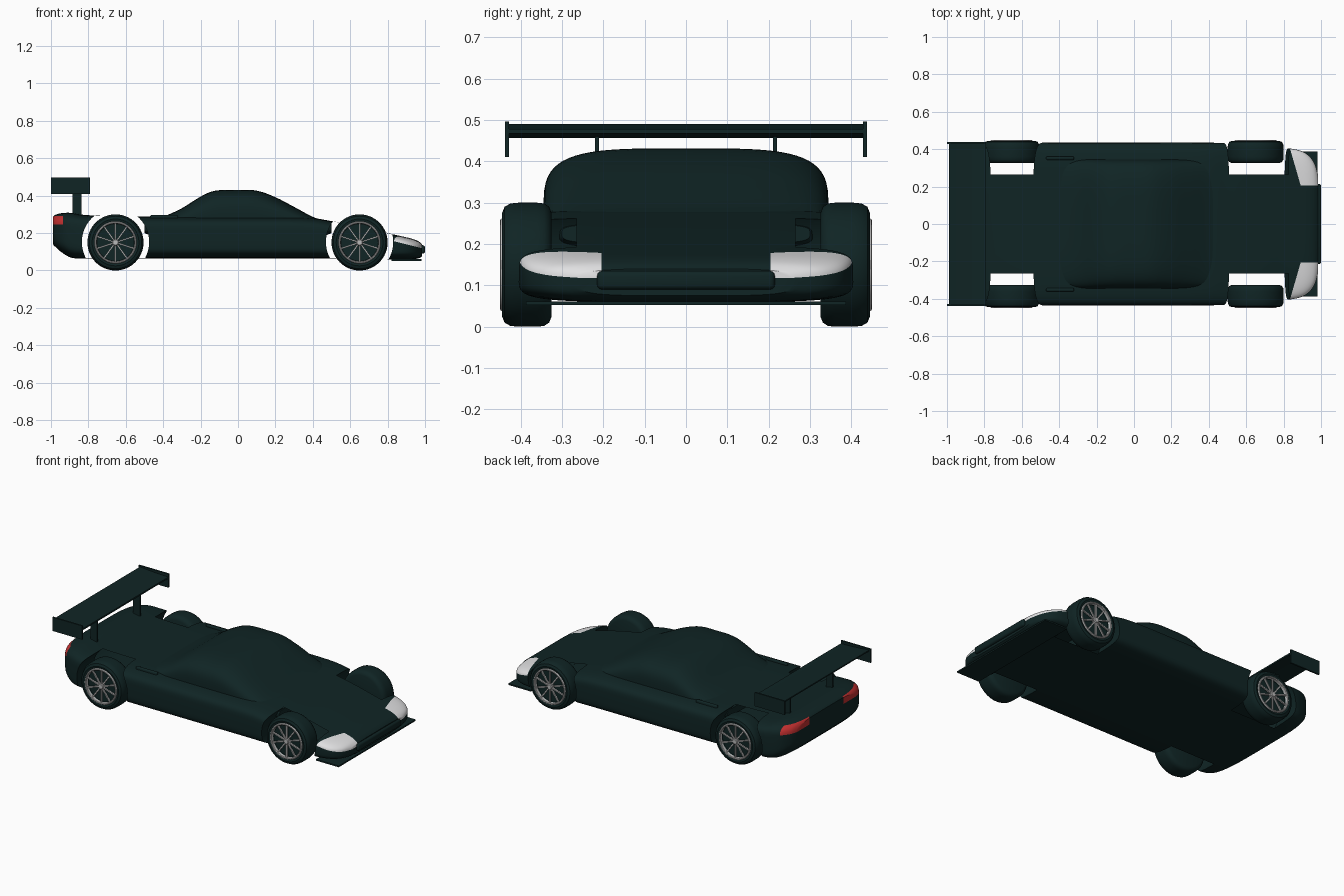
import bpy, bmesh
from math import sin, cos, pi, radians
from mathutils import Vector, Matrix

if "Cube" in bpy.data.objects:
    bpy.data.objects.remove(bpy.data.objects["Cube"])


def material(name, rgb):
    m = bpy.data.materials.new(name)
    m.use_nodes = True
    m.diffuse_color = (*rgb, 1)
    m.node_tree.nodes["Principled BSDF"].inputs["Base Color"].default_value = (*rgb, 1)
    return m


PAINT = material("dark_green", (0.005, 0.018, 0.018))
WHITE = material("headlight_white", (0.75, 0.75, 0.76))
RED = material("tail_red", (0.55, 0.03, 0.03))
SILVER = material("rim_silver", (0.5, 0.5, 0.5))


def finish(bm, name, mats, angle=35):
    bmesh.ops.recalc_face_normals(bm, faces=bm.faces)
    me = bpy.data.meshes.new(name)
    bm.to_mesh(me)
    bm.free()
    for m in mats:
        me.materials.append(m)
    ob = bpy.data.objects.new(name, me)
    bpy.context.collection.objects.link(ob)
    smooth(ob, angle)
    return ob


def smooth(ob, angle=35):
    bpy.ops.object.select_all(action="DESELECT")
    ob.select_set(True)
    bpy.context.view_layer.objects.active = ob
    bpy.ops.object.shade_smooth_by_angle(angle=radians(angle))


def resample(rows, steps):
    """Catmull-Rom interpolation of section rows."""
    out = []
    for i in range(len(rows) - 1):
        a, b, c, d = (rows[min(max(i + k, 0), len(rows) - 1)] for k in (-1, 0, 1, 2))
        for s in range(steps):
            t = s / steps
            out.append([0.5 * (2 * q + (r - p) * t + (2 * p - 5 * q + 4 * r - u) * t**2
                               + (3 * q - p - 3 * r + u) * t**3)
                        for p, q, r, u in zip(a, b, c, d)])
    return out + [list(rows[-1])]


def loft(rows, steps=4, count=64):
    """Rounded sections (x, half width, bottom, top, squareness) along x."""
    bm = bmesh.new()
    rings = []
    for x, w, lo, hi, n in resample(rows, steps):
        ring = []
        for k in range(count):
            a = 2 * pi * (k + 0.5) / count
            c, s = cos(a), sin(a)
            y = w * abs(c) ** (2 / n) * (1 if c > 0 else -1)
            z = (lo + hi) / 2 + (hi - lo) / 2 * abs(s) ** (2 / n) * (1 if s > 0 else -1)
            ring.append(bm.verts.new((x, y, z)))
        rings.append(ring)
    for r0, r1 in zip(rings, rings[1:]):
        for k in range(count):
            j = (k + 1) % count
            bm.faces.new((r0[k], r0[j], r1[j], r1[k]))
    bm.faces.new(rings[0])
    bm.faces.new(rings[-1])
    return bm


def box(name, lo, hi, bevel=0.0, mat=PAINT):
    lo, hi = Vector(lo), Vector(hi)
    bm = bmesh.new()
    bmesh.ops.create_cube(bm, size=1)
    for v in bm.verts:
        v.co = (lo + hi) / 2 + v.co * (hi - lo)
    if bevel:
        bmesh.ops.bevel(bm, geom=bm.edges[:], offset=bevel, segments=3, profile=0.5, affect="EDGES")
    return finish(bm, name, [mat])


# Lower body shell
body = finish(loft([
    (-0.99, 0.30, 0.14, 0.288, 4), (-0.975, 0.345, 0.125, 0.298, 4.5),
    (-0.94, 0.39, 0.095, 0.307, 5), (-0.89, 0.415, 0.068, 0.308, 5.5),
    (-0.82, 0.43, 0.065, 0.297, 6), (-0.65, 0.435, 0.065, 0.29, 6),
    (-0.4, 0.435, 0.065, 0.288, 6), (0, 0.435, 0.065, 0.286, 6),
    (0.35, 0.435, 0.065, 0.284, 6), (0.5, 0.433, 0.065, 0.264, 6),
    (0.65, 0.425, 0.063, 0.236, 5.5), (0.8, 0.408, 0.06, 0.2, 5),
    (0.88, 0.395, 0.06, 0.182, 4.5), (0.93, 0.37, 0.06, 0.17, 4),
    (0.965, 0.325, 0.065, 0.156, 4), (0.985, 0.26, 0.075, 0.14, 4)]),
    "body", [PAINT, WHITE, RED])

# Wheel arches cut through the shell, open towards the inside
AXLES = {"rear": -0.655, "front": 0.65}
INNER = 0.265
for x in AXLES.values():
    for s in (-1, 1):
        bm = bmesh.new()
        bmesh.ops.create_cone(bm, cap_ends=True, segments=64, radius1=0.18, radius2=0.18, depth=0.3,
                              matrix=Matrix.Translation((x, s * (INNER + 0.15), 0.152))
                              @ Matrix.Rotation(pi / 2, 4, "X"))
        cutter = finish(bm, "arch_cutter", [PAINT])
        cutter.hide_render = True
        mod = body.modifiers.new("arch", "BOOLEAN")
        mod.operation, mod.solver, mod.object = "DIFFERENCE", "EXACT", cutter
        bpy.context.view_layer.objects.active = body
        bpy.ops.object.modifier_apply(modifier=mod.name)
        bpy.data.objects.remove(cutter)

bm = bmesh.new()
bm.from_mesh(body.data)
caps = [f for f in bm.faces if all(abs(abs(v.co.y) - INNER) < 1e-4 for v in f.verts)]
bmesh.ops.delete(bm, geom=caps, context="FACES")


def slice_region(test, point, normal):
    faces = [f for f in bm.faces if test(f.calc_center_median())]
    geom = set(faces)
    for f in faces:
        geom.update(f.edges)
        geom.update(f.verts)
    bmesh.ops.bisect_plane(bm, geom=list(geom), dist=1e-5, plane_co=point, plane_no=normal)


# Lamps: slice their outlines into the nose and tail, then colour by region
def nose(c): return c.x > 0.8
def tail(c): return c.x < -0.9


slice_region(nose, (0.97, 0, 0.122), (0.25, 0, 1))
slice_region(tail, (0, 0, 0.245), (0, 0, 1))
slice_region(tail, (0, 0, 0.292), (0, 0, 1))
slice_region(tail, (-0.935, 0, 0), (1, 0, 0))
for s in (-1, 1):
    slice_region(nose, (0, s * 0.205, 0), (0, 1, 0))
    slice_region(nose, (0.835, s * 0.4, 0), (0.19, s * 0.055, 0))
    slice_region(tail, (0, s * 0.17, 0), (0, 1, 0))
for f in bm.faces:
    c = f.calc_center_median()
    y = abs(c.y)
    if (nose(c) and y > 0.205 and c.z > 0.122 + (0.97 - c.x) * 0.25
            and (c.x - 0.835) * 0.19 + (y - 0.4) * 0.055 > 0):
        f.material_index = 1
    elif c.x < -0.935 and y > 0.17 and 0.245 < c.z < 0.292:
        f.material_index = 2
    else:
        f.material_index = 0
bm.to_mesh(body.data)
bm.free()
smooth(body)

# Cabin dome
finish(loft([
    (-0.5, 0.30, 0.2, 0.25, 4), (-0.4, 0.335, 0.16, 0.287, 4), (-0.3, 0.345, 0.12, 0.333, 4),
    (-0.2, 0.345, 0.1, 0.395, 4), (-0.12, 0.345, 0.1, 0.427, 4), (0, 0.345, 0.1, 0.431, 4),
    (0.1, 0.345, 0.1, 0.427, 4), (0.2, 0.345, 0.1, 0.392, 4), (0.3, 0.343, 0.12, 0.34, 4),
    (0.4, 0.335, 0.16, 0.287, 4), (0.5, 0.30, 0.2, 0.25, 4)]), "cabin", [PAINT])

# Nose plate, splitter and side scoops
box("nose_plate", (0.95, -0.215, 0.09), (1.0, 0.215, 0.135), 0.012)
box("splitter", (0.82, -0.387, 0.052), (0.98, 0.387, 0.061))
for s, side in ((1, "left"), (-1, "right")):
    box(f"{side}_scoop", (-0.47, s * 0.352 - 0.01, 0.26), (-0.32, s * 0.352 + 0.01, 0.296), 0.008)

# Rear wing: curved blade, end plates and struts
bm = bmesh.new()
blade = [(-0.99, 0.49), (-0.93, 0.484), (-0.86, 0.48), (-0.79, 0.478),
         (-0.79, 0.468), (-0.86, 0.457), (-0.93, 0.461), (-0.99, 0.482)]
ends = [[bm.verts.new((x, y, z)) for x, z in blade] for y in (-0.433, 0.433)]
for k in range(len(blade)):
    j = (k + 1) % len(blade)
    bm.faces.new((ends[0][k], ends[0][j], ends[1][j], ends[1][k]))
bm.faces.new(ends[0])
bm.faces.new(ends[1])
finish(bm, "wing_blade", [PAINT])
for s, side in ((1, "left"), (-1, "right")):
    box(f"{side}_wing_end_plate", (-1.0, s * 0.433 - 0.005, 0.41), (-0.79, s * 0.433 + 0.005, 0.497))
    box(f"{side}_wing_strut", (-0.885, s * 0.215 - 0.005, 0.28), (-0.838, s * 0.215 + 0.005, 0.465))


def lathe(name, profile, x, s, mat, closed=False, segments=64):
    """Spin a (radius, y) profile about a wheel axle."""
    bm = bmesh.new()
    verts = [bm.verts.new((x, s * y, 0.15 + r)) for r, y in profile]
    edges = [bm.edges.new(p) for p in zip(verts, verts[1:])]
    if closed:
        edges.append(bm.edges.new((verts[-1], verts[0])))
    bmesh.ops.spin(bm, geom=verts + edges, cent=(x, 0, 0.15), axis=(0, 1, 0),
                   angle=2 * pi, steps=segments)
    bmesh.ops.remove_doubles(bm, verts=bm.verts, dist=1e-5)
    return finish(bm, name, [mat])


TIRE = [(0, 0.425), (0.1, 0.425), (0.106, 0.44), (0.125, 0.445), (0.14, 0.439), (0.148, 0.425),
        (0.15, 0.405), (0.15, 0.36), (0.148, 0.343), (0.14, 0.331), (0.125, 0.325), (0, 0.325)]
RIM = [(0.101, 0.43), (0.101, 0.447), (0.105, 0.45), (0.11, 0.449), (0.113, 0.443), (0.113, 0.43)]
HUB = [(0, 0.448), (0.014, 0.448), (0.018, 0.444), (0.018, 0.424)]

# Wheels with thin-spoked rims
for end, x in AXLES.items():
    for s, side in ((1, "left"), (-1, "right")):
        tag = f"{end}_{side}"
        lathe(tag + "_tire", TIRE, x, s, PAINT)
        lathe(tag + "_rim", RIM, x, s, SILVER, closed=True)
        lathe(tag + "_hub", HUB, x, s, SILVER, segments=24)
        bm = bmesh.new()
        for k in range(10):
            bmesh.ops.create_cube(bm, size=1, matrix=Matrix.Translation((x, s * 0.438, 0.15))
                                  @ Matrix.Rotation(2 * pi * k / 10, 4, "Y")
                                  @ Matrix.Translation((0, 0, 0.058))
                                  @ Matrix.Diagonal((0.008, 0.01, 0.09, 1)))
        finish(bm, tag + "_spokes", [SILVER])
